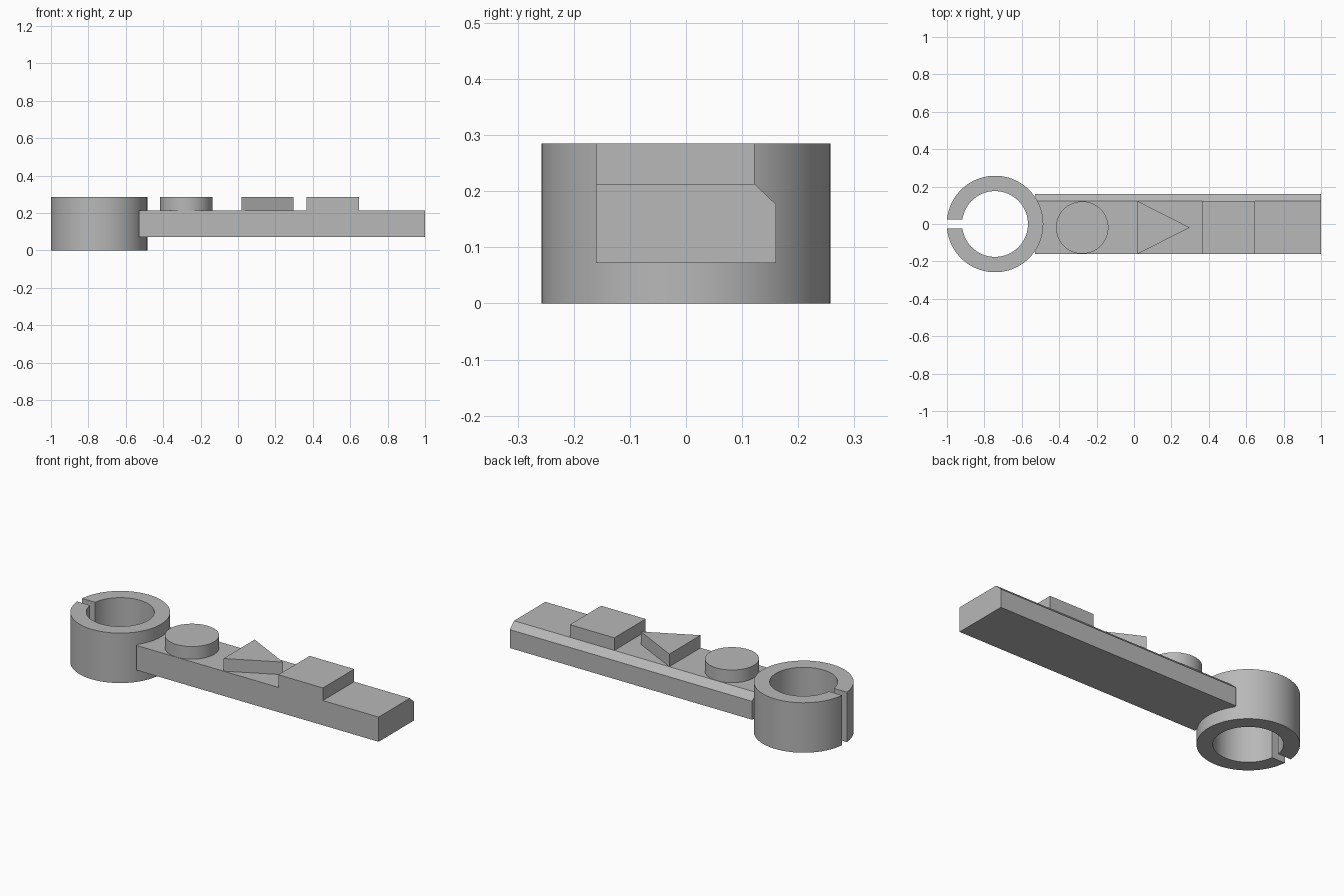
import bpy, bmesh
from math import asin, cos, sin, pi, radians
from mathutils import Vector

cube = bpy.data.objects.get("Cube")
if cube:
    bpy.data.objects.remove(cube, do_unlink=True)

grey = bpy.data.materials.new("plain grey")
grey.use_nodes = True
GREY = (0.48, 0.48, 0.48, 1)
grey.diffuse_color = GREY
grey.node_tree.nodes["Principled BSDF"].inputs["Base Color"].default_value = GREY


def prism(name, outline, direction, smooth=False):
    """Extrude a closed 3D outline along a direction."""
    bm = bmesh.new()
    base = bm.faces.new([bm.verts.new(p) for p in outline])
    out = bmesh.ops.extrude_face_region(bm, geom=[base], use_keep_orig=True)
    top = [v for v in out["geom"] if isinstance(v, bmesh.types.BMVert)]
    bmesh.ops.translate(bm, verts=top, vec=Vector(direction))
    bmesh.ops.recalc_face_normals(bm, faces=bm.faces)
    mesh = bpy.data.meshes.new(name)
    bm.to_mesh(mesh)
    bm.free()
    mesh.materials.append(grey)
    ob = bpy.data.objects.new(name, mesh)
    bpy.context.collection.objects.link(ob)
    if smooth:
        bpy.ops.object.select_all(action='DESELECT')
        ob.select_set(True)
        bpy.context.view_layer.objects.active = ob
        bpy.ops.object.shade_smooth_by_angle(angle=radians(30))
    return ob


def arc(cx, cy, z, r, start, end, steps):
    """Points on an arc, both ends included."""
    angles = [start + (end - start) * i / steps for i in range(steps + 1)]
    return [(cx + r * cos(a), cy + r * sin(a), z) for a in angles]


TOP = 0.285                  # top of ring and raised shapes
BAR_LOW, BAR_TOP = 0.072, 0.213
FRONT, EDGE, BACK = -0.16, 0.122, 0.16
MID = (FRONT + EDGE) / 2     # centre line of the flat top

# Split ring with a parallel-sided slot facing -x
R_OUT, R_IN, SLOT, RING_X = 0.258, 0.176, 0.023, -0.743
a_out = pi - asin(SLOT / R_OUT)
a_in = pi - asin(SLOT / R_IN)
ring = (arc(RING_X, 0, 0, R_OUT, -a_out, a_out, 96)
        + arc(RING_X, 0, 0, R_IN, a_in, -a_in, 96))
prism("split_ring", ring, (0, 0, TOP), smooth=True)

# Bar with a chamfer along its upper back edge
section = [(FRONT, BAR_LOW), (BACK, BAR_LOW), (BACK, 0.177),
           (EDGE, BAR_TOP), (FRONT, BAR_TOP)]
prism("handle_bar", [(-0.53, y, z) for y, z in section], (1.53, 0, 0))

# Raised shapes on the bar
rise = (0, 0, TOP - BAR_TOP)
prism("round_button", arc(-0.277, MID, BAR_TOP, 0.14, 0, 2 * pi, 64)[:-1], rise, smooth=True)
prism("triangle_button", [(0.02, FRONT, BAR_TOP), (0.298, MID, BAR_TOP),
                          (0.02, EDGE, BAR_TOP)], rise)
prism("square_button", [(x, y, BAR_TOP) for x, y in
                        ((0.367, FRONT), (0.648, FRONT), (0.648, EDGE), (0.367, EDGE))], rise)
